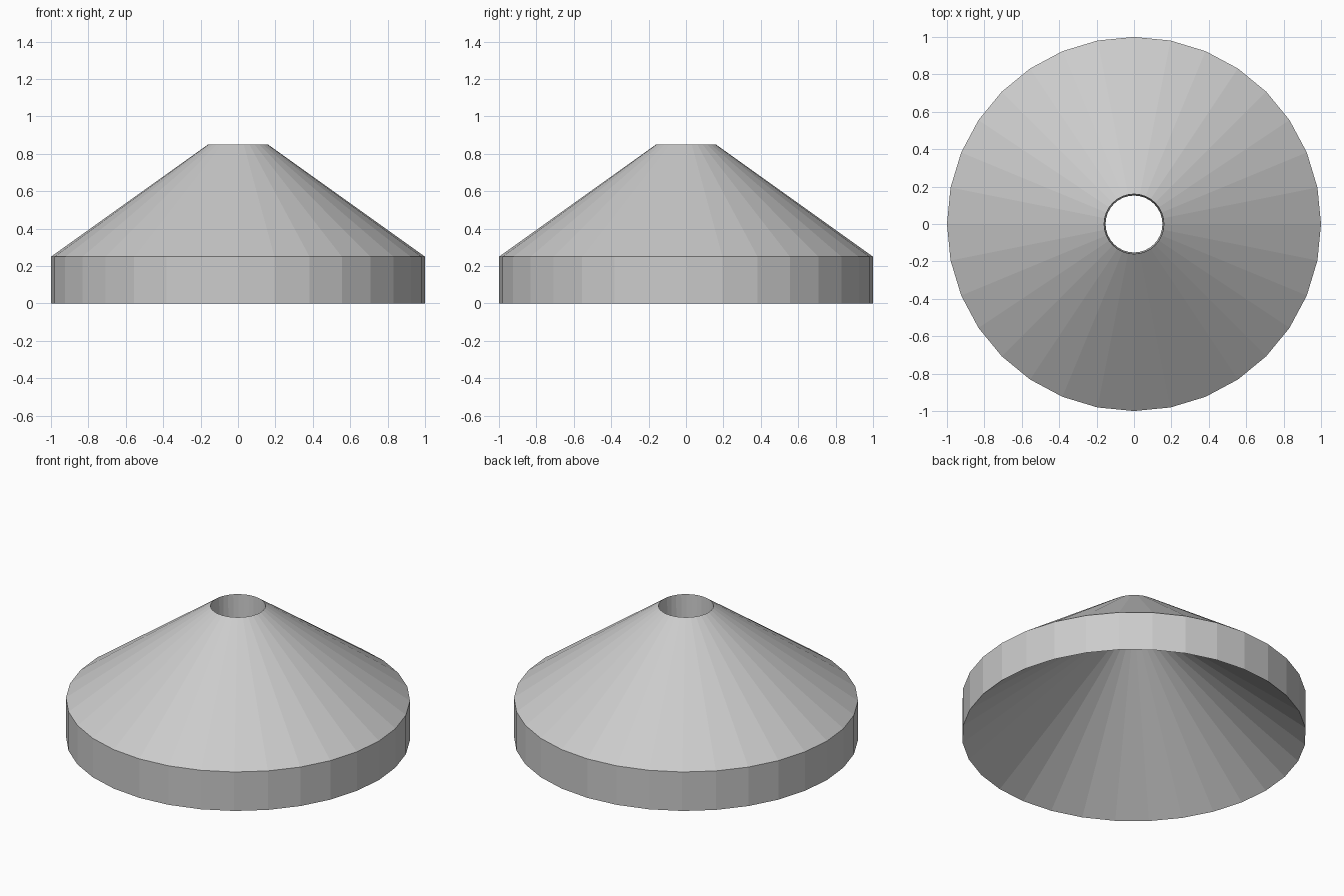
import bpy, bmesh
from math import cos, sin, tau

if "Cube" in bpy.data.objects:
    bpy.data.objects.remove(bpy.data.objects["Cube"])

SIDES = 32

# closed wall section (radius, height): outer band, outer cone, hole wall, hollow underside
PROFILE = [(1.0, 0.0), (1.0, 0.25), (0.16, 0.85), (0.152, 0.67)]


def lathe(name, profile, sides):
    bm = bmesh.new()
    rings = [[bm.verts.new((r * cos(tau * i / sides), r * sin(tau * i / sides), z))
              for i in range(sides)] for r, z in profile]
    # bridge each ring to the next, the last one closing back to the first
    for k, low in enumerate(rings):
        high = rings[(k + 1) % len(rings)]
        for i in range(sides):
            j = (i + 1) % sides
            bm.faces.new((low[i], low[j], high[j], high[i]))
    bmesh.ops.recalc_face_normals(bm, faces=bm.faces)
    mesh = bpy.data.meshes.new(name)
    bm.to_mesh(mesh)
    bm.free()
    obj = bpy.data.objects.new(name, mesh)
    bpy.context.collection.objects.link(obj)
    return obj


# hollow conical cover with a through hole at the top
lathe("conical_cover", PROFILE, SIDES)
